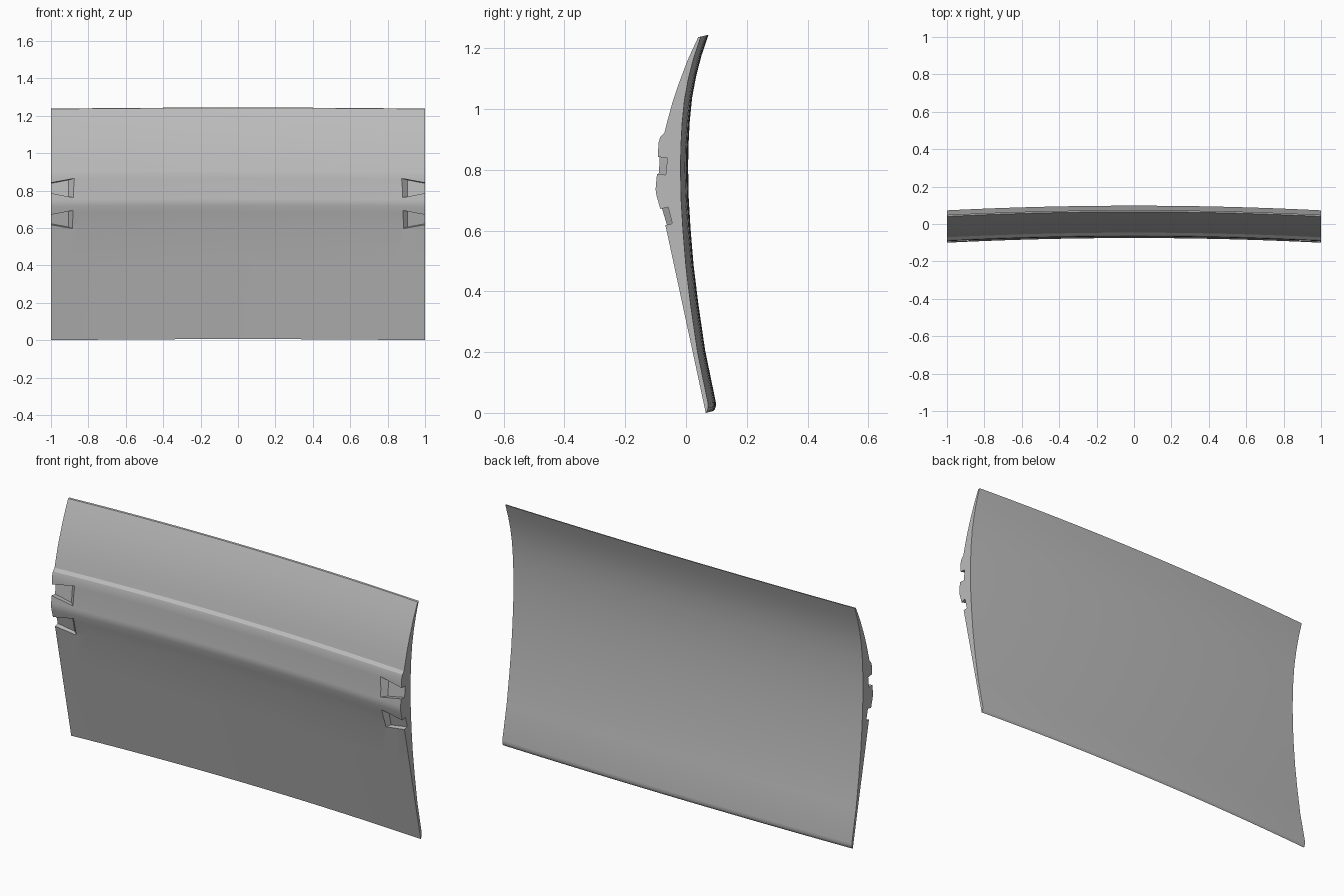
import bpy, bmesh
from math import radians
from mathutils import Matrix, Vector

if "Cube" in bpy.data.objects:
    bpy.data.objects.remove(bpy.data.objects["Cube"], do_unlink=True)

grey = bpy.data.materials.new("plain grey")
grey.use_nodes = True
colour = (0.5, 0.5, 0.5, 1)
grey.diffuse_color = colour
grey.node_tree.nodes["Principled BSDF"].inputs["Base Color"].default_value = colour


def add_mesh(name, bm):
    bmesh.ops.recalc_face_normals(bm, faces=bm.faces[:])
    mesh = bpy.data.meshes.new(name)
    bm.to_mesh(mesh)
    bm.free()
    mesh.materials.append(grey)
    obj = bpy.data.objects.new(name, mesh)
    bpy.context.collection.objects.link(obj)
    return obj


# End profile (y, z): front skin going up, then back skin going down
front = [(.065, 0), (.02, .21), (-.023, .41), (-.066, .61), (-.087, .68),
         (-.097, .715), (-.1, .735), (-.099, .75), (-.094, .8), (-.092, .86),
         (-.09, .89), (-.085, .907), (-.071, .921), (-.06, .965),
         (-.045, 1.02), (-.025, 1.08), (.005, 1.16), (.04, 1.236)]
back = [(.049, 1.238), (.026, 1.17), (.008, 1.1), (-.005, 1.03), (-.013, .95),
        (-.017, .87), (-.018, .8), (-.016, .7), (-.01, .6), (0, .48),
        (.016, .35), (.038, .2), (.073, .03), (.073, .016), (.07, .006)]
profile = front + back

# Sweep the profile across the width with a gentle bow
steps = 24
bm = bmesh.new()
rings = []
for i in range(steps + 1):
    x = -1 + 2 * i / steps
    bow = 1 - x * x
    rings.append([bm.verts.new((x, y + .025 * bow, z + .006 * bow))
                  for y, z in profile])
n = len(profile)
for a, b in zip(rings, rings[1:]):
    for j in range(n):
        k = (j + 1) % n
        bm.faces.new((a[j], a[k], b[k], b[j]))
bm.faces.new(rings[0])
bm.faces.new(rings[-1])
panel = add_mesh("door_panel", bm)


# Tapered end notch with a slanted inner wall
def notch_cutter(side, y, z, tilt):
    bm = bmesh.new()
    turn = Matrix.Rotation(radians(tilt), 3, "X")
    for depth, inner in ((0, .905), (-.07, .828)):
        for x in (inner, 1.03):
            half = .028 + .19 * (1 - x)
            for s in (-1, 1):
                p = turn @ Vector((side * x, depth, s * half))
                bm.verts.new(p + Vector((0, y, z)))
    bmesh.ops.convex_hull(bm, input=bm.verts[:])
    cutter = add_mesh("notch_cutter", bm)
    cutter.hide_render = True
    return cutter


bpy.context.view_layer.objects.active = panel
panel.select_set(True)
for side in (-1, 1):
    for y, z, tilt in ((-.064, .811, -6), (-.052, .65, 14)):
        cutter = notch_cutter(side, y, z, tilt)
        cut = panel.modifiers.new("notch", "BOOLEAN")
        cut.operation = "DIFFERENCE"
        cut.solver = "EXACT"
        cut.object = cutter
        bpy.ops.object.modifier_apply(modifier=cut.name)
        bpy.data.objects.remove(cutter, do_unlink=True)

bpy.ops.object.shade_smooth_by_angle(angle=radians(25))
